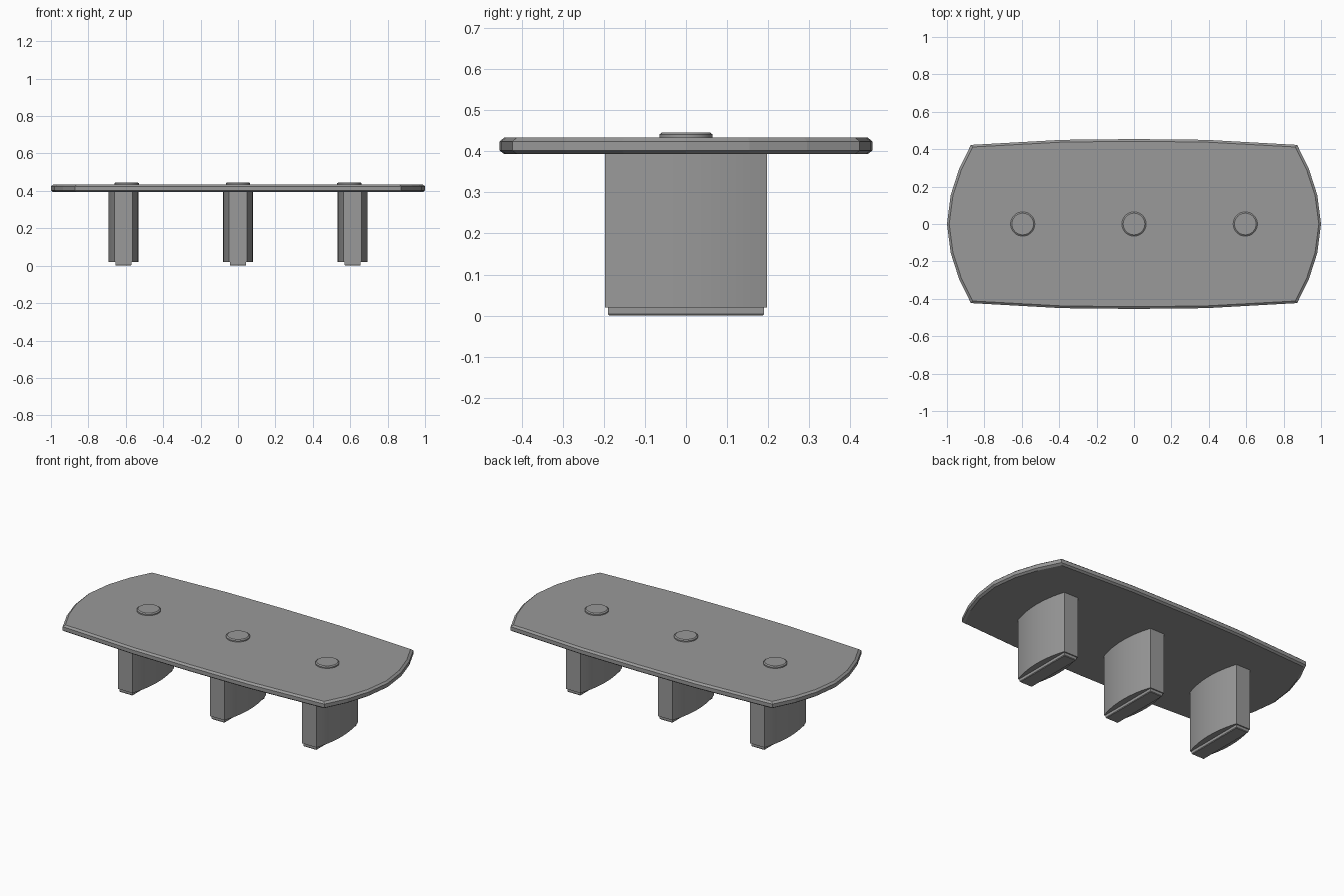
import bpy, bmesh, math

cube = bpy.data.objects.get("Cube")
if cube:
    bpy.data.objects.remove(cube, do_unlink=True)

grey = bpy.data.materials.new("grey")
grey.use_nodes = True
colour = (0.32, 0.32, 0.32, 1)
grey.diffuse_color = colour
grey.node_tree.nodes["Principled BSDF"].inputs["Base Color"].default_value = colour


def loft(name, rings, x=0, smooth=None):
    """Skin equal-length (outline, z) rings and cap both ends."""
    bm = bmesh.new()
    loops = [[bm.verts.new((px + x, py, z)) for px, py in pts] for pts, z in rings]
    n = len(loops[0])
    for a, b in zip(loops, loops[1:]):
        for i in range(n):
            j = (i + 1) % n
            bm.faces.new((a[i], a[j], b[j], b[i]))
    bm.faces.new(loops[0][::-1])
    bm.faces.new(loops[-1])
    bmesh.ops.recalc_face_normals(bm, faces=bm.faces)
    mesh = bpy.data.meshes.new(name)
    bm.to_mesh(mesh)
    bm.free()
    mesh.materials.append(grey)
    obj = bpy.data.objects.new(name, mesh)
    bpy.context.collection.objects.link(obj)
    if smooth:
        bpy.ops.object.select_all(action='DESELECT')
        obj.select_set(True)
        bpy.context.view_layer.objects.active = obj
        bpy.ops.object.shade_smooth_by_angle(angle=math.radians(smooth))
    return obj


def shrink(pts, d):
    """Inset an outline by d along each axis."""
    w = max(p[0] for p in pts)
    h = max(p[1] for p in pts)
    return [(px * (w - d) / w, py * (h - d) / h) for px, py in pts]


def circle(r, n=32):
    return [(r * math.cos(i * math.tau / n), r * math.sin(i * math.tau / n)) for i in range(n)]


# Bowed table top with chamfered rims
quarter = [(1, 0), (0.98, 0.155), (0.935, 0.295), (0.872, 0.423), (0.385, 0.45), (0, 0.454)]
half = quarter + [(-px, py) for px, py in quarter[-2::-1]]
outline = half + [(px, -py) for px, py in half[-2:0:-1]]
rim = shrink(outline, 0.012)
loft("table_top", [(rim, 0.393), (outline, 0.402), (outline, 0.424), (rim, 0.434)])

# Legs with flat ends and bulging sides, each on a narrow foot
steps = 12
side = []
for i in range(steps + 1):
    t = 2 * i / steps - 1
    side.append((0.048 + 0.032 * (1 - t * t), 0.197 * t))
leg = side + [(-px, -py) for px, py in side]
foot = [(0.043, -0.19), (0.043, 0.19), (-0.043, 0.19), (-0.043, -0.19)]

for label, sign in (("right", -1), ("middle", 0), ("left", 1)):
    loft(label + "_leg", [(leg, 0.02), (leg, 0.396)], 0.613 * sign, 20)
    loft(label + "_foot", [(shrink(foot, 0.003), 0), (foot, 0.004), (foot, 0.022)], 0.613 * sign)
    # Low cap set into the top above the leg
    loft(label + "_cap", [(circle(0.065), 0.43), (circle(0.065), 0.441), (circle(0.058), 0.446)],
         0.595 * sign, 20)
